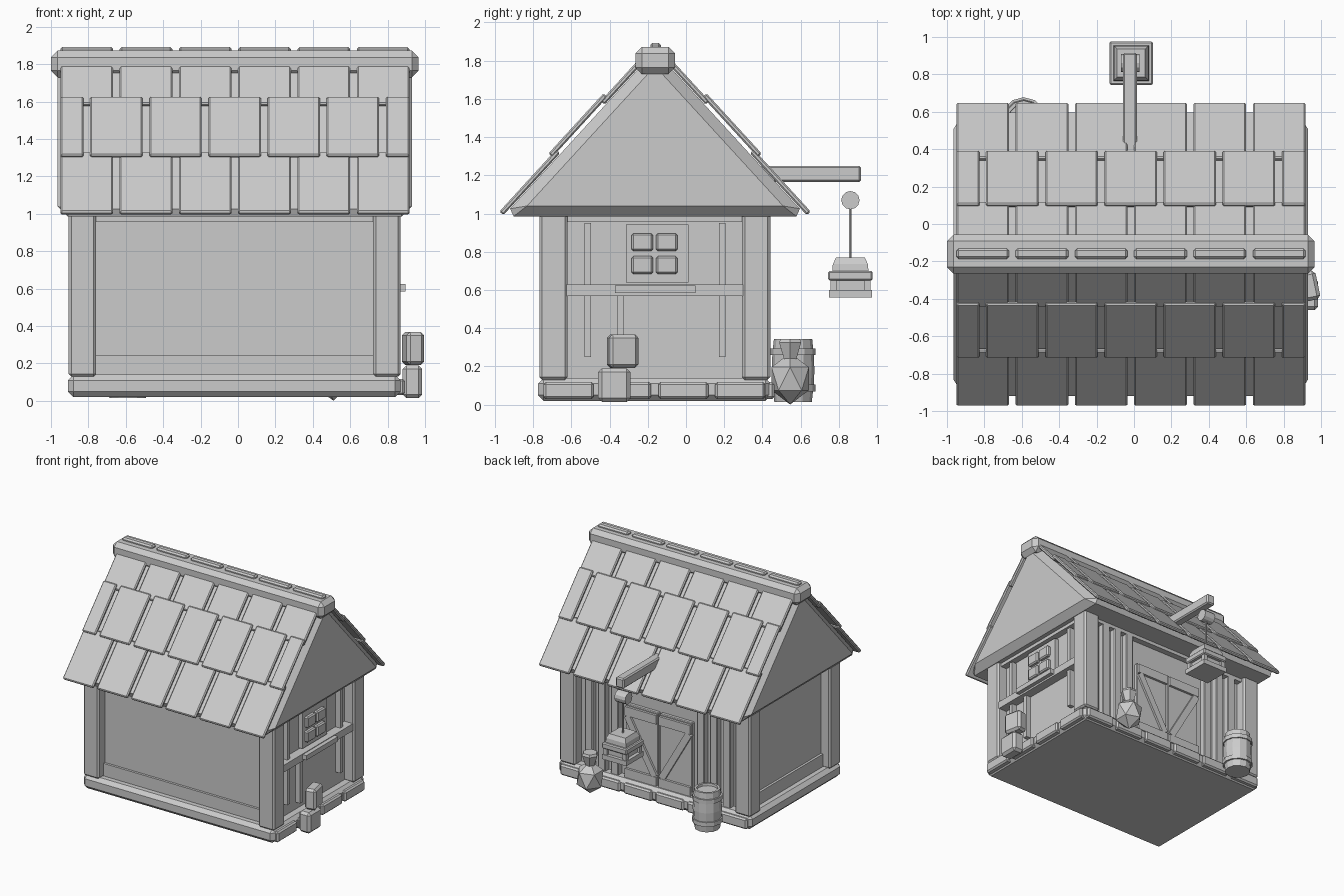
import bpy, bmesh, math
from mathutils import Matrix, Vector

if "Cube" in bpy.data.objects:
    bpy.data.objects.remove(bpy.data.objects["Cube"])

gray = bpy.data.materials.new("plain_gray")
gray.diffuse_color = (0.6, 0.6, 0.6, 1)
gray.use_nodes = True
gray.node_tree.nodes["Principled BSDF"].inputs["Base Color"].default_value = gray.diffuse_color

CX, CY = -0.018, -0.162            # house centre
SLOPE = math.radians(47.5)


def finish(name, bm, loc=(0, 0, 0), rot=(0, 0, 0)):
    bmesh.ops.recalc_face_normals(bm, faces=bm.faces)
    me = bpy.data.meshes.new(name)
    bm.to_mesh(me)
    bm.free()
    me.materials.append(gray)
    ob = bpy.data.objects.new(name, me)
    ob.location, ob.rotation_euler = loc, rot
    bpy.context.collection.objects.link(ob)
    return ob


def boxes(name, items, bevel=0.0, loc=(0, 0, 0), rot=(0, 0, 0)):
    """items: (x0, x1, y0, y1, z0, z1)"""
    bm = bmesh.new()
    for x0, x1, y0, y1, z0, z1 in items:
        m = Matrix.Translation(((x0 + x1) / 2, (y0 + y1) / 2, (z0 + z1) / 2))
        m = m @ Matrix.Diagonal((abs(x1 - x0), abs(y1 - y0), abs(z1 - z0), 1))
        bmesh.ops.create_cube(bm, size=1, matrix=m)
    if bevel:
        bmesh.ops.bevel(bm, geom=bm.edges[:], offset=bevel, segments=1,
                        affect='EDGES', clamp_overlap=True)
    return finish(name, bm, loc, rot)


def lathe(name, profile, sides, loc, rot=(0, 0, 0), phase=0.0):
    """profile: (radius, z) rings, capped at both ends"""
    bm = bmesh.new()
    rings = [[bm.verts.new((r * math.cos(phase + 2 * math.pi * i / sides),
                            r * math.sin(phase + 2 * math.pi * i / sides), z))
              for i in range(sides)] for r, z in profile]
    for a, b in zip(rings, rings[1:]):
        for i in range(sides):
            j = (i + 1) % sides
            bm.faces.new((a[i], a[j], b[j], b[i]))
    bm.faces.new(rings[0])
    bm.faces.new(rings[-1])
    return finish(name, bm, loc, rot)


# Plinth, stones and walls
boxes("plinth", [(-0.91, 0.87, -0.775, 0.445, 0.02, 0.14)], 0.03)
boxes("right_stones", [(0.8, 0.892, y, y + 0.262, 0.03, 0.118)
                       for y in (-0.745, -0.445, -0.145, 0.152)], 0.012)
boxes("back_stones", [(x, x + 0.262, 0.38, 0.462, 0.03, 0.118)
                      for x in [-0.885 + 0.295 * i for i in range(6)]], 0.012)
boxes("walls", [(-0.82, 0.785, -0.685, 0.355, 0.08, 1.0)])
boxes("corner_posts", [(x, x + 0.147, y, y + 0.147, 0.13, 1.0)
                       for x in (-0.905, 0.723) for y in (-0.767, 0.294)], 0.014)
boxes("top_rails", [(-0.77, 0.735, -0.735, -0.66, 0.957, 1.0),
                    (-0.77, 0.735, 0.33, 0.405, 0.957, 1.0),
                    (0.76, 0.84, -0.63, 0.31, 0.957, 1.0),
                    (-0.875, -0.79, -0.63, 0.31, 0.957, 1.0)])
boxes("skirting", [(-0.77, 0.735, -0.705, -0.67, 0.13, 0.245),
                   (-0.84, -0.8, -0.63, 0.31, 0.13, 0.245)])

# Right wall timbers and window
boxes("right_cross_beam", [(0.77, 0.862, -0.625, 0.297, 0.57, 0.63)])
boxes("right_battens", [(0.77, 0.83, -0.53, -0.497, 0.25, 0.95),
                        (0.77, 0.83, -0.36, -0.325, 0.2, 0.58),
                        (0.77, 0.83, 0.172, 0.207, 0.25, 0.95)])
boxes("window_sill", [(0.78, 0.896, -0.372, 0.05, 0.585, 0.625)])
boxes("window_frame", [(0.77, 0.82, -0.315, 0.013, 0.64, 0.942)])
boxes("window_panes", [(0.8, 0.85, y, y + 0.113, z, z + 0.093)
                       for y in (-0.285, -0.157) for z in (0.684, 0.804)], 0.01)

# Back wall planks and double door with slanted braces
boxes("back_planks", [(CX + s * d - 0.035, CX + s * d + 0.035, 0.34, 0.405, 0.13, 0.97)
                      for s in (-1, 1) for d in (0.4, 0.52, 0.64)], 0.006)
leaves, rails = [], []
for s in (-1, 1):
    leaves.append((CX + s * 0.008, CX + s * 0.31, 0.34, 0.385, 0.13, 0.75))
    for z in (0.14, 0.66):
        rails.append((CX + s * 0.012, CX + s * 0.305, 0.37, 0.405, z, z + 0.075))
    dx, dz = 0.26, 0.45
    boxes("door_brace", [(-0.255, 0.255, -0.018, 0.018, -0.028, 0.028)], 0,
          (CX + s * 0.16, 0.385, 0.437), (0, -s * math.atan2(dz, dx), 0))
boxes("door_leaves", leaves, 0.006)
boxes("door_rails", rails)

# Roof body: bevelled triangular prism
bm = bmesh.new()
half = 0.795
apex = 0.985 + half * math.tan(SLOPE)
ends = [[bm.verts.new((x, y, z)) for y, z in
         ((CY - half, 0.985), (CY + half, 0.985), (CY, apex))] for x in (-0.965, 0.93)]
bm.faces.new(ends[0])
bm.faces.new(ends[1])
for i in range(3):
    j = (i + 1) % 3
    bm.faces.new((ends[0][i], ends[0][j], ends[1][j], ends[1][i]))
bmesh.ops.recalc_face_normals(bm, faces=bm.faces)
bmesh.ops.bevel(bm, geom=bm.edges[:], offset=0.055, segments=1,
                affect='EDGES', clamp_overlap=True)
finish("roof_body", bm)

# Roof tiles: three rows on each slope, the middle row raised and staggered
cols = [(-0.95 + 0.317 * i, -0.95 + 0.317 * i + 0.282) for i in range(6)]
stagger = [(-0.95, -0.826)] + [(-0.79 + 0.316 * i, -0.79 + 0.316 * i + 0.28)
                               for i in range(5)] + [(0.79, 0.917)]
for side, s in (("front", 1), ("back", -1)):
    tiles = [(a, b, s * -0.064, s * 0.375, 0.006, 0.034) for a, b in cols]
    tiles += [(a, b, s * 0.333, s * 0.76, 0.022, 0.05) for a, b in stagger]
    tiles += [(a, b, s * 0.72, s * 1.02, 0.006, 0.034) for a, b in cols]
    boxes(side + "_roof_tiles", tiles, 0.008,
          (0, CY - s * 0.746, 1.035), (s * SLOPE, 0, 0))

# Ridge
boxes("ridge_beam", [(-1.0, 0.965, -0.265, -0.057, 1.73, 1.872)], 0.035)
boxes("ridge_caps", [(a, b, -0.187, -0.131, 1.85, 1.893) for a, b in cols], 0.012)

# Hoist: arm, pulley, rope and hanging crate
HX, HY = -0.015, 0.86
boxes("hoist_arm", [(HX - 0.045, HX + 0.03, 0.38, 0.915, 1.165, 1.25)], 0.01)
lathe("pulley", [(0.048, -0.05), (0.048, 0.05)], 12, (HX - 0.005, HY, 1.07),
      (0, math.pi / 2, 0))
lathe("rope", [(0.008, 0.75), (0.008, 1.05)], 6, (HX, HY, 0))


def square(h, z0, z1):
    return (HX - h, HX + h, HY - h, HY + h, z0, z1)


boxes("crate_base", [square(0.113, 0.56, 0.6)])
boxes("crate_core", [square(0.085, 0.58, 0.72)])
boxes("crate_band", [square(0.116, 0.65, 0.7)], 0.008)
boxes("crate_corners", [(HX + sx * 0.072, HX + sx * 0.105, HY + sy * 0.072,
                         HY + sy * 0.105, 0.59, 0.66)
                        for sx in (-1, 1) for sy in (-1, 1)])
lathe("crate_lid", [(0.134, 0.695), (0.13, 0.735), (0.106, 0.77)], 4,
      (HX, HY, 0), phase=math.pi / 4)

# Barrel
BX, BY = -0.59, 0.56
lathe("barrel", [(0.098, 0.015), (0.108, 0.1), (0.112, 0.18), (0.108, 0.27),
                 (0.1, 0.345), (0.082, 0.345), (0.08, 0.325)], 12, (BX, BY, 0))
for z in (0.07, 0.26):
    lathe("barrel_hoop", [(0.118, z), (0.118, z + 0.035)], 12, (BX, BY, 0))

# Sack
bm = bmesh.new()
bmesh.ops.create_icosphere(bm, subdivisions=1, radius=1,
                           matrix=Matrix.Diagonal((0.115, 0.115, 0.135, 1)))
finish("sack", bm, (0.51, 0.545, 0.136))
lathe("sack_neck", [(0.036, 0.235), (0.066, 0.325), (0.058, 0.345)], 6, (0.51, 0.545, 0))

# Stacked blocks against the right wall
boxes("lower_block", [(0.88, 0.985, -0.46, -0.29, 0.015, 0.19)], 0.02)
boxes("upper_block", [(-0.048, 0.048, -0.078, 0.078, -0.088, 0.088)], 0.018,
      (0.936, -0.332, 0.28), (0, 0, math.radians(12)))
